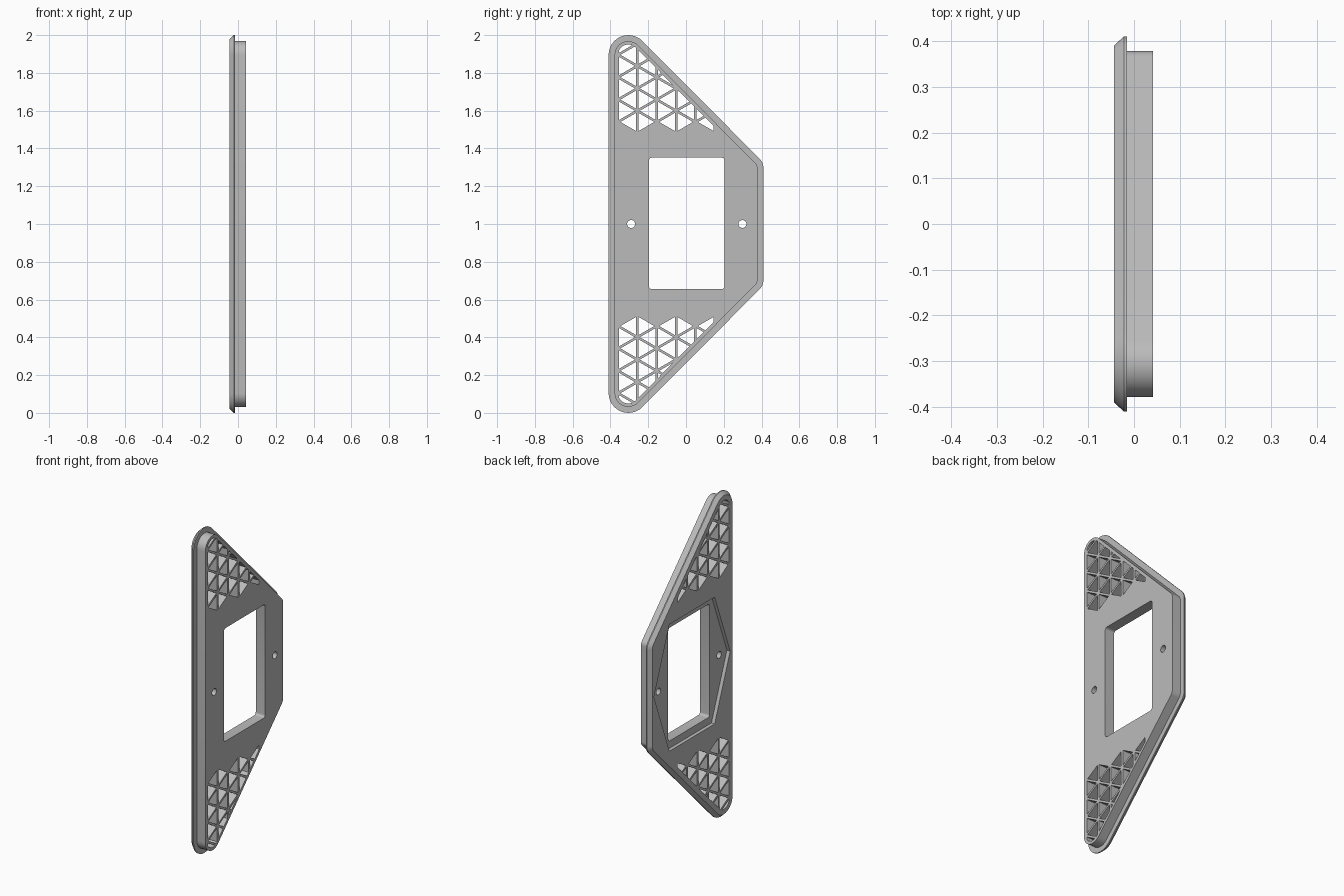
import bpy, bmesh
from math import sin, cos, pi, radians
from mathutils import Vector

cube = bpy.data.objects.get("Cube")
if cube:
    bpy.data.objects.remove(cube, do_unlink=True)

gray = bpy.data.materials.new("light_gray")
gray.use_nodes = True
gray.diffuse_color = (0.5, 0.5, 0.5, 1)
gray.node_tree.nodes["Principled BSDF"].inputs["Base Color"].default_value = (0.5, 0.5, 0.5, 1)

MID = 0.004      # y centre of the opening and screw holes


def arc(y, z, r, a0, a1, steps=12):
    angles = [radians(a0 + (a1 - a0) * i / steps) for i in range(steps + 1)]
    return [Vector((y + r * cos(a), z + r * sin(a))) for a in angles]


def outline(inset):
    """Rounded trapezoid in the y-z plane, counter-clockwise."""
    tip, side = 0.105 - inset, 0.07 - inset
    return (arc(0.34, 0.704, side, -45, 0) + arc(0.34, 1.296, side, 0, 45)
            + arc(-0.305, 1.895, tip, 45, 180) + arc(-0.305, 0.105, tip, 180, 315))


def loft(bm, sections):
    """Closed solid through (x, loop) sections."""
    rings = [[bm.verts.new((x, p.x, p.y)) for p in loop] for x, loop in sections]
    n = len(rings[0])
    for a, b in zip(rings, rings[1:]):
        for i in range(n):
            bm.faces.new((a[i], a[(i + 1) % n], b[(i + 1) % n], b[i]))
    bm.faces.new(rings[0][::-1])
    bm.faces.new(rings[-1])


def finish(bm, name):
    bmesh.ops.recalc_face_normals(bm, faces=bm.faces)
    mesh = bpy.data.meshes.new(name)
    bm.to_mesh(mesh)
    bm.free()
    mesh.materials.append(gray)
    obj = bpy.data.objects.new(name, mesh)
    bpy.context.collection.objects.link(obj)
    return obj


def cross(a, b):
    return a.x * b.y - a.y * b.x


def clip(poly, region):
    """Keep the part of poly inside a convex counter-clockwise region."""
    for a, b in zip(region, region[1:] + region[:1]):
        result = []
        for p, q in zip(poly, poly[1:] + poly[:1]):
            dp, dq = cross(b - a, p - a), cross(b - a, q - a)
            if dp >= 0:
                result.append(p)
            if dp * dq < 0:
                result.append(p.lerp(q, dp / (dp - dq)))
        poly = result
        if len(poly) < 3:
            return []
    clean = [p for i, p in enumerate(poly) if (p - poly[i - 1]).length > 0.0005]
    return clean if len(clean) > 2 else []


def area(poly):
    return sum(cross(p, q) for p, q in zip(poly, poly[1:] + poly[:1])) / 2


# Stepped plate: chamfered flange, then the narrower body
bm = bmesh.new()
loft(bm, [(-0.044, outline(0.02)), (-0.022, outline(0)), (-0.015, outline(0)),
          (-0.015, outline(0.032)), (0.042, outline(0.032))])
plate = finish(bm, "vent_plate")

# Through cuts: window, screw holes and triangular lattice
bm = bmesh.new()


def through(loop):
    loft(bm, [(-0.1, loop), (0.1, loop)])


window = []
for k, (sy, sz) in enumerate(((1, 1), (-1, 1), (-1, -1), (1, -1))):
    window += arc(MID + sy * 0.185, 1.003 + sz * 0.333, 0.015, 90 * k, 90 * k + 90, 5)
through(window)
for s in (-1, 1):
    through(arc(MID + s * 0.295, 1, 0.021, 0, 345, 23))

SIDE, STEP, RIB = 0.1185, 0.1025, 0.0065
region = outline(0.05)
for col in range(6):
    y0 = -0.36 + col * STEP
    y1 = y0 + STEP
    zl, zr = (1.54, 1.481) if col % 2 == 0 else (1.481, 1.54)
    for row in range(5):
        l, r = zl + row * SIDE, zr + row * SIDE
        low, high = (r, l) if l > r else (l, r)
        # one cell points right, the next points left
        if l > r:
            cells = [[(y0, l), (y1, r), (y1, r + SIDE)], [(y0, l), (y1, r + SIDE), (y0, l + SIDE)]]
        else:
            cells = [[(y0, l), (y1, r), (y0, l + SIDE)], [(y0, l + SIDE), (y1, r), (y1, r + SIDE)]]
        for cell in cells:
            pts = [Vector(p) for p in cell]
            centre = sum(pts, Vector((0, 0))) / 3
            shrink = 1 - RIB / (STEP / 3)
            hole = clip([centre + (p - centre) * shrink for p in pts], region)
            if hole and area(hole) > 0.0001:
                through(hole)
                through([Vector((p.x, 2 - p.y)) for p in reversed(hole)])
holes = finish(bm, "hole_cutter")

# Shallow six-sided recess on the flange side
bm = bmesh.new()
hexagon = [Vector((MID + y, 1 + z)) for y, z in
           ((0.37, 0), (0.22, 0.39), (-0.22, 0.39), (-0.37, 0), (-0.22, -0.39), (0.22, -0.39))]
loft(bm, [(-0.1, hexagon), (-0.022, hexagon)])
recess = finish(bm, "recess_cutter")

bpy.ops.object.select_all(action='DESELECT')
bpy.context.view_layer.objects.active = plate
plate.select_set(True)
for cutter in (recess, holes):
    cutter.hide_render = True
    mod = plate.modifiers.new(cutter.name, 'BOOLEAN')
    mod.operation = 'DIFFERENCE'
    mod.solver = 'EXACT'
    mod.object = cutter
    bpy.ops.object.modifier_apply(modifier=mod.name)
    bpy.data.objects.remove(cutter, do_unlink=True)
bpy.ops.object.shade_smooth_by_angle(angle=radians(30))
